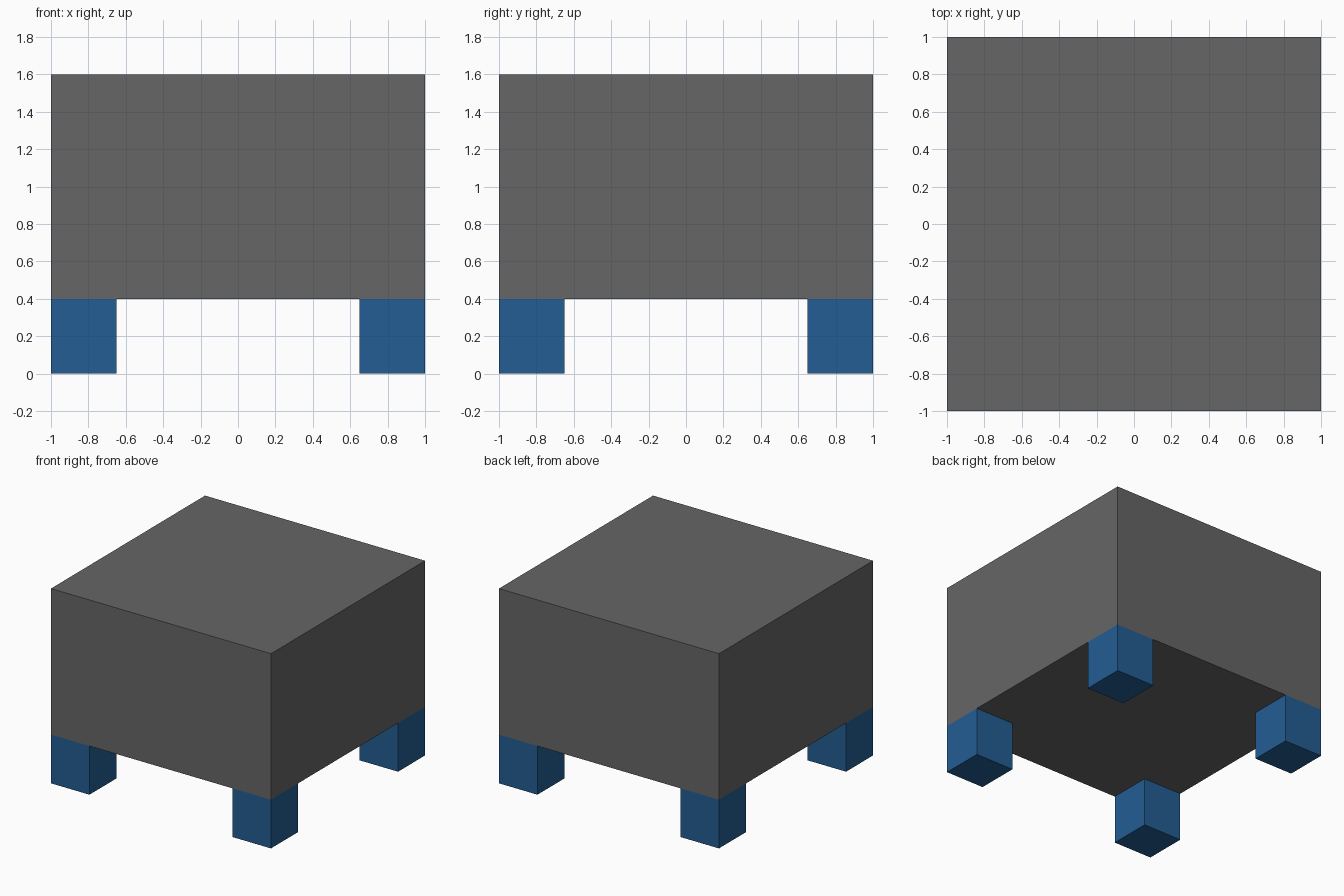
import bpy

if "Cube" in bpy.data.objects:
    bpy.data.objects.remove(bpy.data.objects["Cube"])


def material(name, rgb):
    m = bpy.data.materials.new(name)
    m.diffuse_color = (*rgb, 1.0)
    m.use_nodes = True
    m.node_tree.nodes["Principled BSDF"].inputs["Base Color"].default_value = m.diffuse_color
    return m


def box(name, centre, size, mat):
    bpy.ops.mesh.primitive_cube_add(size=1, location=centre)
    ob = bpy.context.object
    ob.name = name
    ob.scale = size
    bpy.ops.object.transform_apply(location=False, rotation=False, scale=True)
    ob.data.materials.append(mat)
    return ob


grey = material("dark grey", (0.133, 0.133, 0.133))
blue = material("blue", (0.017, 0.109, 0.292))

# Solid block seat
box("seat", (0, 0, 1.0), (2, 2, 1.2), grey)

# Four square legs flush with the corners
LEG, HEIGHT = 0.35, 0.4
for side, sx in (("left", -1), ("right", 1)):
    for end, sy in (("front", -1), ("back", 1)):
        offset = 1 - LEG / 2
        box(f"{end}_{side}_leg", (sx * offset, sy * offset, HEIGHT / 2),
            (LEG, LEG, HEIGHT), blue)
